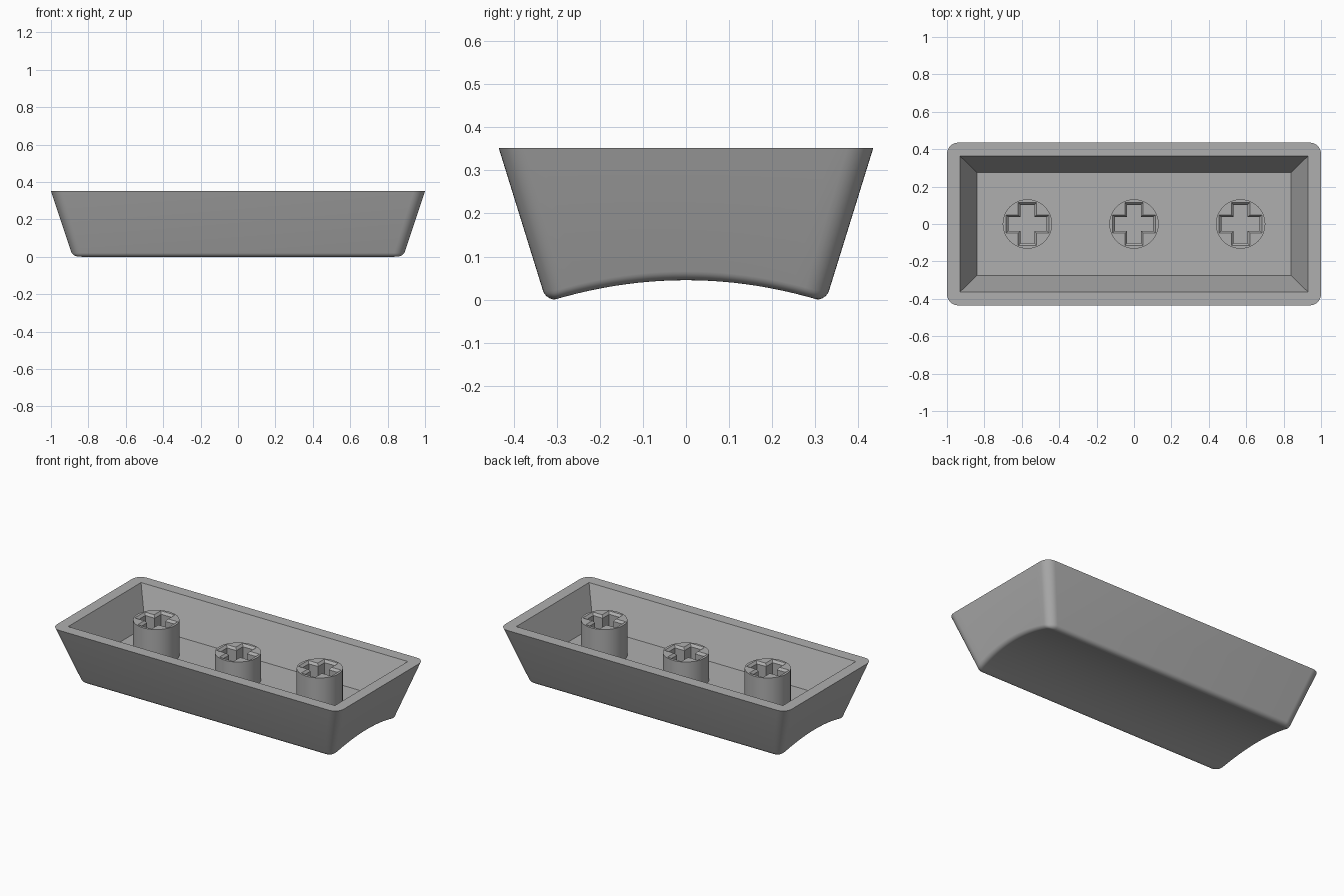
import bpy, bmesh, math

if "Cube" in bpy.data.objects:
    bpy.data.objects.remove(bpy.data.objects["Cube"], do_unlink=True)

TOP, FLOOR = 0.352, 0.13          # rim height and cavity floor height
SLOPE_X, SLOPE_Y = 0.333, 0.31    # outward lean of the walls
FILLET = 0.03

grey = bpy.data.materials.new("plastic_grey")
grey.use_nodes = True
colour = (0.43, 0.43, 0.43, 1)
grey.diffuse_color = colour
grey.node_tree.nodes["Principled BSDF"].inputs["Base Color"].default_value = colour


def finish(bm, name):
    bmesh.ops.remove_doubles(bm, verts=bm.verts, dist=1e-5)
    bmesh.ops.recalc_face_normals(bm, faces=bm.faces)
    mesh = bpy.data.meshes.new(name)
    bm.to_mesh(mesh)
    bm.free()
    mesh.materials.append(grey)
    ob = bpy.data.objects.new(name, mesh)
    bpy.context.collection.objects.link(ob)
    bpy.ops.object.select_all(action='DESELECT')
    ob.select_set(True)
    bpy.context.view_layer.objects.active = ob
    bpy.ops.object.shade_smooth_by_angle(angle=math.radians(30))
    return ob


def dish(y):
    return max(0.0, 0.045 * (1 - (y / 0.305) ** 2))


def half_outline(hx, hy, r, corner=8, side=20):
    """Right half of a rounded rectangle, from low y to high y."""
    arc = [(hx - r + r * math.sin(a), -hy + r - r * math.cos(a))
           for a in (math.pi / 2 * i / corner for i in range(corner + 1))]
    run = hy - r
    mid = [(hx, -run + 2 * run * i / side) for i in range(1, side)]
    return arc + mid + [(x, -y) for x, y in reversed(arc)]


def ring(bm, hx, hy, r, z, dished=False):
    """Closed ring of vertices; a dished ring follows the hollow underside."""
    pts = []
    for x, y in half_outline(hx, hy, r):
        d = dish(y) if dished else 0.0
        pts.append((x + SLOPE_X * d, y, z + d))
    pts += [(-x, y, z) for x, y, z in reversed(pts)]
    return [bm.verts.new(p) for p in pts]


def loft(bm, a, b):
    n = len(a)
    for i in range(n):
        j = (i + 1) % n
        bm.faces.new((a[i], a[j], b[j], b[i]))


def cap(bm, loop):
    """Close a ring with strips running across x."""
    n = len(loop)
    for i in range(n // 2 - 1):
        bm.faces.new((loop[i], loop[i + 1], loop[n - 2 - i], loop[n - 1 - i]))


# Shell: dished underside, rounded lower edge, leaning walls, rim, cavity
bm = bmesh.new()
tilt = math.atan(SLOPE_X)
z0 = FILLET * (1 - math.sin(tilt))
wall_x, wall_y = 1 - SLOPE_X * (TOP - z0), 0.435 - SLOPE_Y * (TOP - z0)
rings = []
for k in range(7):
    t = math.pi / 2 + (tilt - math.pi / 2) * k / 6
    inset = FILLET * (math.cos(tilt) - math.cos(t))
    rings.append(ring(bm, wall_x - inset, wall_y - inset, 0.055 - inset,
                      FILLET * (1 - math.sin(t)), True))
rings.append(ring(bm, 1.0, 0.435, 0.06, TOP))
rings.append(ring(bm, 0.93, 0.363, 0.0, TOP))
rings.append(ring(bm, 0.84, 0.275, 0.0, FLOOR))
for a, b in zip(rings, rings[1:]):
    loft(bm, a, b)
cap(bm, rings[0])
cap(bm, rings[-1])
finish(bm, "shell")


def cross(bm, cx, z, tip, w):
    quarter = [(tip, -w), (tip, w), (w, w)]
    pts = []
    for q in range(4):
        c, s = (1, 0, -1, 0)[q], (0, 1, 0, -1)[q]
        pts += [(c * x - s * y, s * x + c * y) for x, y in quarter]
    return [bm.verts.new((cx + x, y, z)) for x, y in pts]


def circle(bm, cx, z, r, n=48):
    return [bm.verts.new((cx + r * math.cos(2 * math.pi * i / n),
                          r * math.sin(2 * math.pi * i / n), z)) for i in range(n)]


def loop_edges(bm, loop):
    return [bm.edges.get((v, loop[i - 1])) or bm.edges.new((v, loop[i - 1]))
            for i, v in enumerate(loop)]


# Round stems with a chamfered cross-shaped socket
def stem(name, cx, top):
    bm = bmesh.new()
    foot, head = circle(bm, cx, FLOOR - 0.01, 0.132), circle(bm, cx, top, 0.132)
    loft(bm, foot, head)
    mouth = cross(bm, cx, top, 0.115, 0.049)
    throat = cross(bm, cx, top - 0.014, 0.102, 0.037)
    base = cross(bm, cx, FLOOR + 0.003, 0.102, 0.037)
    loft(bm, mouth, throat)
    loft(bm, throat, base)
    bm.faces.new(base)
    bmesh.ops.triangle_fill(bm, use_beauty=True, normal=(0, 0, 1),
                            edges=loop_edges(bm, head) + loop_edges(bm, mouth))
    finish(bm, name)


stem("left_stem", 0.57, TOP)
stem("middle_stem", 0.0, 0.30)
stem("right_stem", -0.57, TOP)
